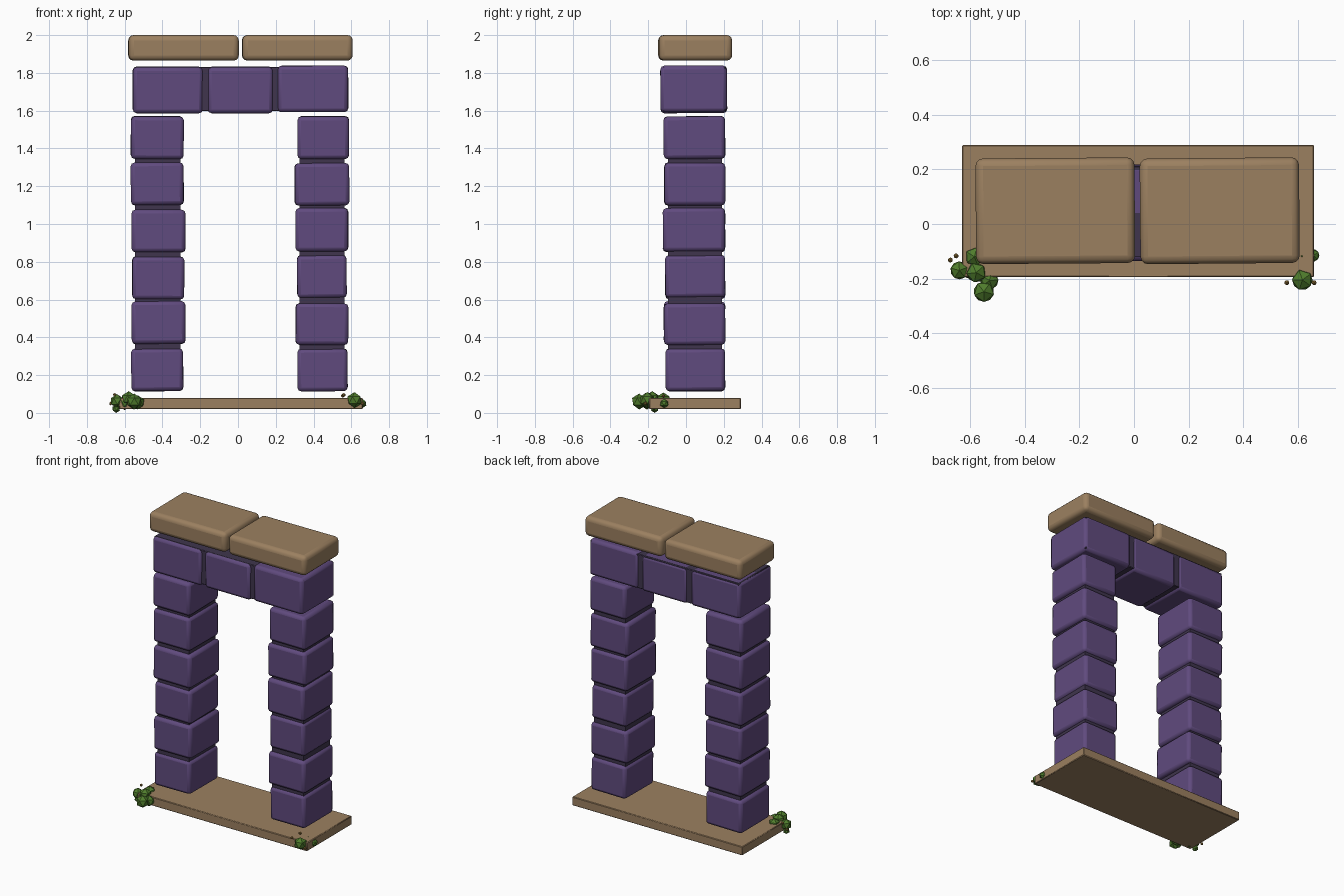
import bpy, random
from math import radians
random.seed(4)


def mat(name, rgb):
    m = bpy.data.materials.new(name)
    m.diffuse_color = (*rgb, 1)
    return m


PURPLE = mat("purple_stone", (0.117, 0.069, 0.209))
DARK = mat("dark_mortar", (0.05, 0.036, 0.075))
TAN = mat("tan_stone", (0.33, 0.216, 0.117))
GREEN = mat("leaf_green", (0.08, 0.205, 0.026))
OCHRE = mat("seed_ochre", (0.28, 0.17, 0.04))


def block(name, x, y, z, material, bevel=0.0, segments=2, rot=(0, 0, 0)):
    """Box from (min, max) ranges, optionally with rounded edges."""
    c = [(a + b) / 2 for a, b in (x, y, z)]
    bpy.ops.mesh.primitive_cube_add(size=1, location=c)
    o = bpy.context.object
    o.name = name
    o.scale = [b - a for a, b in (x, y, z)]
    bpy.ops.object.transform_apply(location=False, rotation=False, scale=True)
    o.rotation_euler = [radians(r) for r in rot]
    o.data.materials.append(material)
    if bevel:
        m = o.modifiers.new("rounding", "BEVEL")
        m.width, m.segments = bevel, segments
        bpy.ops.object.shade_smooth_by_angle(angle=radians(35))
    return o


def ball(name, x, y, z, r, material):
    """Low-poly leaf clump."""
    bpy.ops.mesh.primitive_ico_sphere_add(subdivisions=1, radius=r, location=(x, y, z))
    o = bpy.context.object
    o.name = name
    o.rotation_euler.z = random.uniform(0, 1.2)
    o.data.materials.append(material)


def tilt(a):
    return [random.uniform(-a, a) for _ in range(3)]


# Threshold slab
block("threshold_slab", (-0.63, 0.66), (-0.195, 0.29), (0.02, 0.08), TAN, 0.004, 1)

# Pillar stones: x range and z range, bottom to top
left = [(-0.565, -0.29, 0.115, 0.34), (-0.563, -0.278, 0.365, 0.59),
        (-0.56, -0.285, 0.602, 0.828), (-0.563, -0.278, 0.85, 1.075),
        (-0.567, -0.288, 1.1, 1.325), (-0.567, -0.288, 1.345, 1.57)]
right = [(0.315, 0.58, 0.115, 0.34), (0.305, 0.583, 0.36, 0.58),
         (0.313, 0.575, 0.61, 0.835), (0.305, 0.583, 0.855, 1.085),
         (0.3, 0.588, 1.098, 1.322), (0.315, 0.588, 1.345, 1.57)]
fronts = [-0.108, -0.117, -0.11, -0.122, -0.115, -0.118]
for side, stones in (("left", left), ("right", right)):
    for i, (x0, x1, z0, z1) in enumerate(stones):
        block(f"{side}_pillar_stone_{i + 1}", (x0, x1), (fronts[i], 0.207),
              (z0, z1), PURPLE, 0.02, 2, tilt(0.6))
# Mortar cores inside the pillars
block("left_pillar_core", (-0.545, -0.305), (-0.095, 0.19), (0.14, 1.55), DARK)
block("right_pillar_core", (0.325, 0.565), (-0.095, 0.19), (0.14, 1.55), DARK)

# Lintel stones and core
for i, (x0, x1, z0, z1) in enumerate([(-0.557, -0.187, 1.587, 1.832),
                                      (-0.16, 0.185, 1.587, 1.832),
                                      (0.21, 0.583, 1.592, 1.838)]):
    block(f"lintel_stone_{i + 1}", (x0, x1), (-0.135, 0.217), (z0, z1),
          PURPLE, 0.02, 2, tilt(0.4))
block("lintel_core", (-0.55, 0.578), (-0.122, 0.212), (1.598, 1.832), DARK, 0.004, 1)

# Cap stones
block("cap_stone_left", (-0.58, 0.003), (-0.145, 0.242), (1.865, 2.0), TAN, 0.028, 3, (0, 0, 0.4))
block("cap_stone_right", (0.022, 0.606), (-0.145, 0.242), (1.865, 2.0), TAN, 0.028, 3, (0, 0, 0.5))

# Leaf clumps at the front corners
leaves = [(-0.64, -0.17, 0.062, 0.037), (-0.55, -0.248, 0.06, 0.042),
          (-0.53, -0.207, 0.055, 0.037), (-0.585, -0.12, 0.07, 0.038),
          (-0.578, -0.178, 0.075, 0.04), (-0.6, -0.17, 0.05, 0.035),
          (0.617, -0.205, 0.068, 0.042), (0.657, -0.115, 0.05, 0.025),
          (0.615, -0.118, 0.06, 0.022), (0.605, -0.14, 0.06, 0.016)]
for i, p in enumerate(leaves):
    ball(f"leaf_clump_{i + 1}", *p, GREEN)

# Small seeds beside the clumps
seeds = [(-0.673, -0.132, 0.05), (-0.652, -0.117, 0.095), (0.56, -0.215, 0.095),
         (0.66, -0.215, 0.05), (0.555, -0.12, 0.09)]
for i, p in enumerate(seeds):
    ball(f"seed_{i + 1}", *p, 0.01, OCHRE)
# Lowest leaf touching the ground
ball("ground_leaf", -0.645, -0.165, 0.022, 0.022, GREEN)
